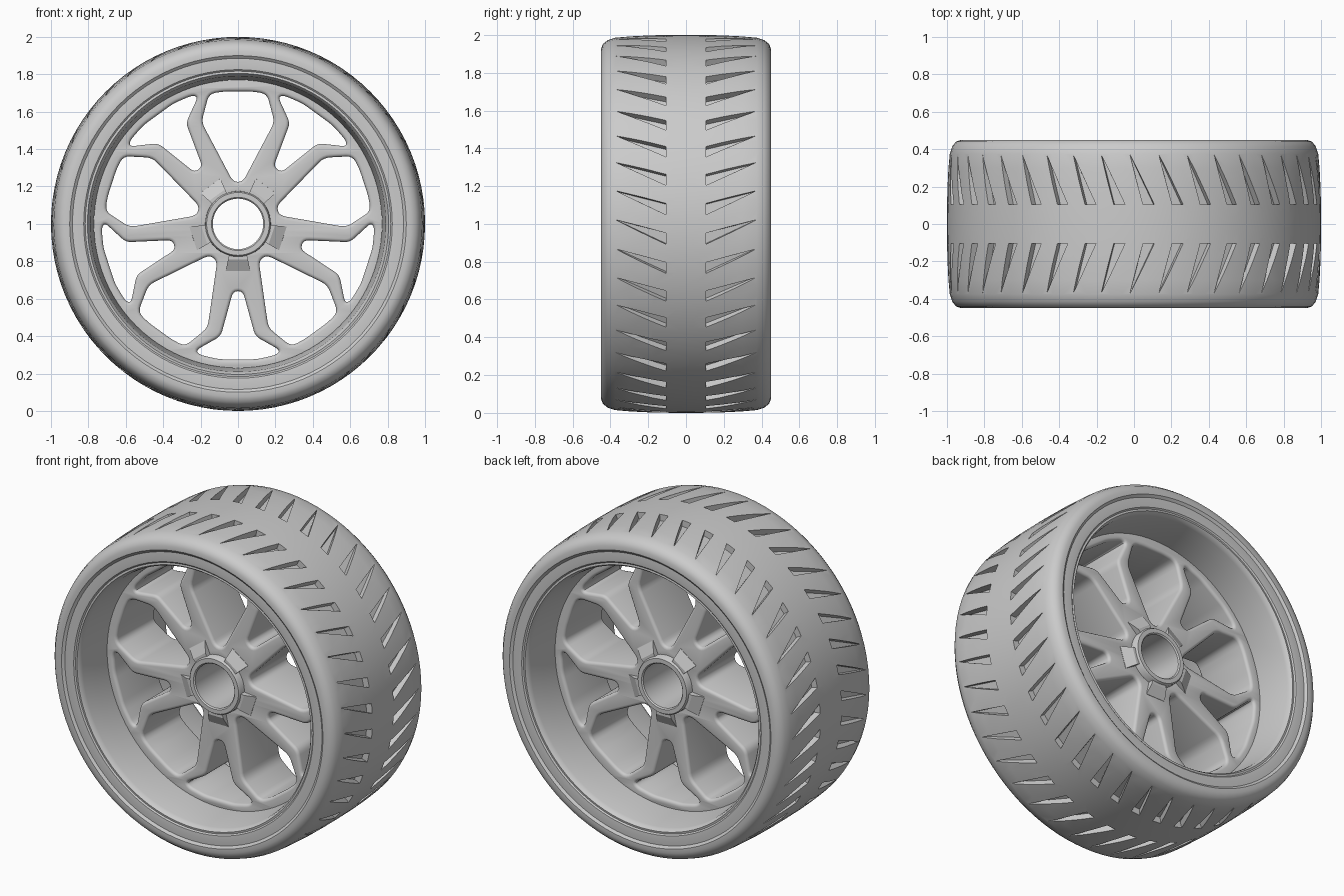
import bpy, bmesh
from math import sin, cos, pi, radians
from mathutils import Vector

if "Cube" in bpy.data.objects:
    bpy.data.objects.remove(bpy.data.objects["Cube"])

C = 1.0  # axle height


def polar(r, a, y):
    return (r * cos(a), y, C + r * sin(a))


def make(name, verts, faces, angle=35):
    me = bpy.data.meshes.new(name)
    me.from_pydata(verts, [], faces)
    ob = bpy.data.objects.new(name, me)
    bpy.context.collection.objects.link(ob)
    bm = bmesh.new()
    bm.from_mesh(me)
    bmesh.ops.recalc_face_normals(bm, faces=bm.faces)
    bm.to_mesh(me)
    bm.free()
    smooth(ob, angle)
    return ob


def activate(ob):
    bpy.ops.object.select_all(action='DESELECT')
    ob.select_set(True)
    bpy.context.view_layer.objects.active = ob


def smooth(ob, angle=35):
    activate(ob)
    bpy.ops.object.shade_smooth_by_angle(angle=radians(angle))


def revolve(name, half, n=96):
    """Spin a half profile of (radius, y), mirrored in y, round the axle."""
    prof = half + [(r, -y) for r, y in reversed(half)]
    m = len(prof)
    verts = [polar(r, 2 * pi * i / n, y) for i in range(n) for r, y in prof]
    faces = [(i * m + j, i * m + (j + 1) % m,
              (i + 1) % n * m + (j + 1) % m, (i + 1) % n * m + j)
             for i in range(n) for j in range(m)]
    return make(name, verts, faces)


# tyre with rounded shoulders and stepped sidewall
tire = revolve("tire", [
    (1.0, 0.04), (0.998, 0.18), (0.992, 0.30), (0.985, 0.375), (0.972, 0.415),
    (0.952, 0.44), (0.925, 0.45), (0.90, 0.45), (0.885, 0.438), (0.85, 0.44),
    (0.825, 0.438), (0.81, 0.425), (0.81, 0.05)])

# slanted wedge grooves on both halves of the tread
verts, faces = [], []
N = 40
for k in range(N):
    a = 2 * pi * (k + 0.5) / N
    for s in (1, -1):
        b = len(verts)
        tri = [(a - 0.03, 0.105, 0.96), (a + 0.03, 0.105, 0.96), (a + 0.10, 0.37, 0.965)]
        verts += [polar(f, t, s * y) for t, y, f in tri]
        verts += [polar(1.04, t, s * y) for t, y, f in tri]
        faces += [(b, b + 1, b + 2), (b + 3, b + 4, b + 5)]
        faces += [(b + i, b + (i + 1) % 3, b + 3 + (i + 1) % 3, b + 3 + i) for i in range(3)]
cutter = make("groove_cutter", verts, faces)
cutter.hide_render = True
mod = tire.modifiers.new("grooves", 'BOOLEAN')
mod.operation = 'DIFFERENCE'
mod.solver = 'EXACT'
mod.object = cutter
activate(tire)
bpy.ops.object.modifier_apply(modifier="grooves")
bpy.data.objects.remove(cutter)
smooth(tire)

# rim barrel
revolve("rim_barrel", [
    (0.83, 0.05), (0.83, 0.41), (0.822, 0.43), (0.805, 0.433), (0.795, 0.42),
    (0.79, 0.40), (0.78, 0.30), (0.77, 0.20), (0.77, 0.05)])


def rounded(pts, rad):
    """Round every corner of a closed 2D outline."""
    out = []
    for i, p in enumerate(pts):
        p = Vector(p)
        u, v = Vector(pts[i - 1]) - p, Vector(pts[(i + 1) % len(pts)]) - p
        p0 = p + u.normalized() * min(rad, u.length * 0.45)
        p1 = p + v.normalized() * min(rad, v.length * 0.45)
        for t in (0, 0.25, 0.5, 0.75, 1):
            out.append(p0 * (1 - t) ** 2 + p * 2 * t * (1 - t) + p1 * t * t)
    return out


def circle(r, n=96):
    return [(r * cos(2 * pi * i / n), r * sin(2 * pi * i / n)) for i in range(n)]


def window(half, a, rad):
    """Mirror a half outline of (sideways, radial) and turn it to angle a."""
    pts = half + [(-x, y) for x, y in reversed(half)]
    return [(r * cos(a) + x * sin(a), r * sin(a) - x * cos(a))
            for x, r in rounded(pts, rad)]


# forked spokes: thick disc with five large and five small windows
big = [(0.026, 0.225), (0.195, 0.545), (0.155, 0.695), (0.08, 0.708)]
small = [(0.026, 0.36), (0.092, 0.60), (0.225, 0.675), (0.205, 0.70), (0.10, 0.724)]
loops = [circle(0.80), circle(0.15)]
for k in range(5):
    loops.append(window(big, radians(90 + 72 * k), 0.035))
    loops.append(window(small, radians(54 + 72 * k), 0.03))
cu = bpy.data.curves.new("spokes", 'CURVE')
cu.dimensions = '2D'
cu.fill_mode = 'BOTH'
cu.extrude = 0.17
cu.bevel_depth = 0.018
cu.bevel_resolution = 2
cu.offset = -0.018
for pts in loops:
    sp = cu.splines.new('POLY')
    sp.points.add(len(pts) - 1)
    for q, p in zip(sp.points, pts):
        q.co = (p[0], p[1], 0, 1)
    sp.use_cyclic_u = True
spokes = bpy.data.objects.new("spokes", cu)
bpy.context.collection.objects.link(spokes)
spokes.location = (0, 0, C)
spokes.rotation_euler = (pi / 2, 0, 0)
activate(spokes)
bpy.ops.object.convert(target='MESH')
spokes = bpy.context.view_layer.objects.active
bm = bmesh.new()
bm.from_mesh(spokes.data)
bmesh.ops.remove_doubles(bm, verts=bm.verts, dist=0.0002)
bmesh.ops.recalc_face_normals(bm, faces=bm.faces)
bm.to_mesh(spokes.data)
bm.free()
smooth(spokes)

# hub tube with open bore
revolve("hub", [(0.178, 0.05), (0.175, 0.225), (0.168, 0.235),
                (0.142, 0.235), (0.135, 0.228), (0.135, 0.05)], 48)

# sloped lugs round the hub, both sides
side = [(0.155, 0.15), (0.155, 0.222), (0.19, 0.222), (0.252, 0.19), (0.256, 0.15)]
verts, faces = [], []
for k in range(5):
    a = radians(-90 + 72 * k)
    for s in (1, -1):
        b, m = len(verts), len(side)
        for w in (1, -1):
            for r, y in side:
                x = w * (0.045 + (r - 0.155) * 0.22)
                verts.append((r * cos(a) + x * sin(a), s * y, C + r * sin(a) - x * cos(a)))
        faces += [tuple(range(b, b + m)), tuple(range(b + m, b + 2 * m))]
        faces += [(b + i, b + (i + 1) % m, b + m + (i + 1) % m, b + m + i) for i in range(m)]
make("hub_lugs", verts, faces, 20)
